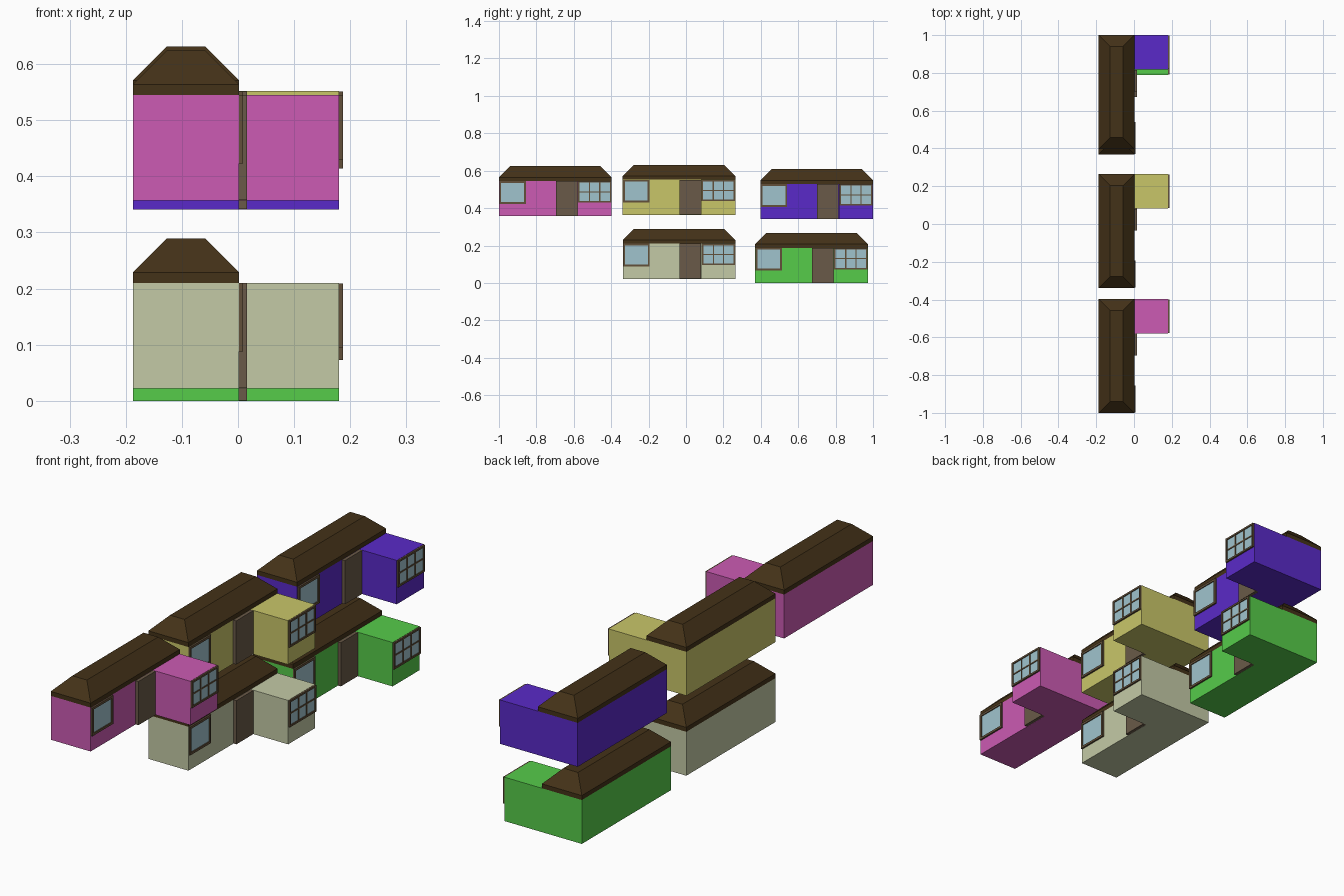
import bpy, bmesh
from mathutils import Vector

if "Cube" in bpy.data.objects:
    bpy.data.objects.remove(bpy.data.objects["Cube"])

LENGTH, WALL_H = 0.603, 0.188          # house length (y) and wall height
BACK, FACE, WING = -0.187, 0.002, 0.180  # x of rear wall, front wall, wing front
WING_Y = LENGTH - 0.183                # where the projecting wing starts


def linear(c):
    return (c / 12.92) if c <= 0.04045 else ((c + 0.055) / 1.055) ** 2.4


def material(name, rgb):
    m = bpy.data.materials.new(name)
    m.diffuse_color = [linear(v / 255) for v in rgb] + [1]
    m.use_nodes = True
    m.node_tree.nodes["Principled BSDF"].inputs["Base Color"].default_value = m.diffuse_color
    return m


def finish(name, bm, mat, loc):
    bmesh.ops.recalc_face_normals(bm, faces=bm.faces)
    me = bpy.data.meshes.new(name)
    bm.to_mesh(me)
    bm.free()
    me.materials.append(mat)
    ob = bpy.data.objects.new(name, me)
    ob.location = loc
    bpy.context.collection.objects.link(ob)
    return ob


def add_box(bm, x, y, z):
    """Box from (min, max) pairs on each axis."""
    lo, hi = Vector((x[0], y[0], z[0])), Vector((x[1], y[1], z[1]))
    vs = bmesh.ops.create_cube(bm, size=1)["verts"]
    for v in vs:
        v.co = Vector([(lo[i] + hi[i]) / 2 + v.co[i] * (hi[i] - lo[i]) for i in range(3)])


def boxes(name, mat, loc, *dims):
    bm = bmesh.new()
    for d in dims:
        add_box(bm, *d)
    return finish(name, bm, mat, loc)


def walls(name, mat, loc):
    # L-shaped plan pulled up to wall height
    plan = [(BACK, 0), (FACE, 0), (FACE, WING_Y), (WING, WING_Y), (WING, LENGTH), (BACK, LENGTH)]
    bm = bmesh.new()
    face = bm.faces.new([bm.verts.new((x, y, 0)) for x, y in plan])
    ext = bmesh.ops.extrude_face_region(bm, geom=[face], use_keep_orig=True)
    for v in ext["geom"]:
        if isinstance(v, bmesh.types.BMVert):
            v.co.z = WALL_H
    return finish(name, bm, mat, loc)


def roof(name, mat, loc):
    # Stacked rings: fascia bottom, eave, flat hipped top
    bm = bmesh.new()
    rings = []
    for inset, z in ((0, WALL_H), (0, 0.207), (0.06, 0.267)):
        x0, x1, y0, y1 = BACK + inset, FACE - inset, inset, LENGTH - inset
        rings.append([bm.verts.new((x, y, z)) for x, y in ((x0, y0), (x1, y0), (x1, y1), (x0, y1))])
    for a, b in zip(rings, rings[1:]):
        for i in range(4):
            j = (i + 1) % 4
            bm.faces.new((a[i], a[j], b[j], b[i]))
    bm.faces.new(rings[0])
    bm.faces.new(rings[-1])
    return finish(name, bm, mat, loc)


def window(name, loc, x, y, z, border, cols, rows):
    x0, x1 = x, x + 0.007
    parts = [((x0, x1), (y[0], y[0] + border), z), ((x0, x1), (y[1] - border, y[1]), z)]
    inner = (y[0] + border, y[1] - border)
    parts += [((x0, x1), inner, (z[0], z[0] + border)), ((x0, x1), inner, (z[1] - border, z[1]))]
    bar = 0.003                         # half width of glazing bars
    for i in range(1, cols):
        c = inner[0] + (inner[1] - inner[0]) * i / cols
        parts.append(((x0, x1 - 0.001), (c - bar, c + bar), (z[0] + border, z[1] - border)))
    for i in range(1, rows):
        c = z[0] + (z[1] - z[0]) * i / rows
        parts.append(((x0, x1 - 0.0015), inner, (c - bar, c + bar)))
    boxes(name + "_frame", TRIM, loc, *parts)
    boxes(name + "_glass", GLASS, loc,
          ((x0, x0 + 0.003), inner, (z[0] + border, z[1] - border)))


ROOF = material("roof_brown", (68, 50, 24))
TRIM = material("frame_brown", (98, 80, 58))
DOOR = material("door_brown", (106, 90, 72))
GLASS = material("glass_blue", (160, 196, 206))

# name, wall colour, y start, base height
HOUSES = [
    ("pink", (204, 91, 179), -1.000, 0.357),
    ("yellow", (201, 198, 105), -0.339, 0.364),
    ("violet", (90, 42, 200), 0.397, 0.341),
    ("beige", (196, 202, 166), -0.338, 0.022),
    ("green", (86, 204, 74), 0.369, 0.0),
]

for name, rgb, y, z in HOUSES:
    loc = (0, y, z)
    p = name + "_house_"
    walls(p + "walls", material(name + "_wall", rgb), loc)
    roof(p + "roof", ROOF, loc)
    # door tucked into the corner beside the wing
    boxes(p + "door", DOOR, loc, ((FACE - 0.002, 0.016), (WING_Y - 0.116, WING_Y - 0.0005), (0.0005, WALL_H - 0.0005)))
    window(p + "front_window", loc, FACE, (0.002, 0.144), (0.066, 0.1875), 0.010, 1, 1)
    window(p + "wing_window", loc, WING, (WING_Y + 0.003, LENGTH - 0.002), (0.073, 0.187), 0.008, 3, 2)
